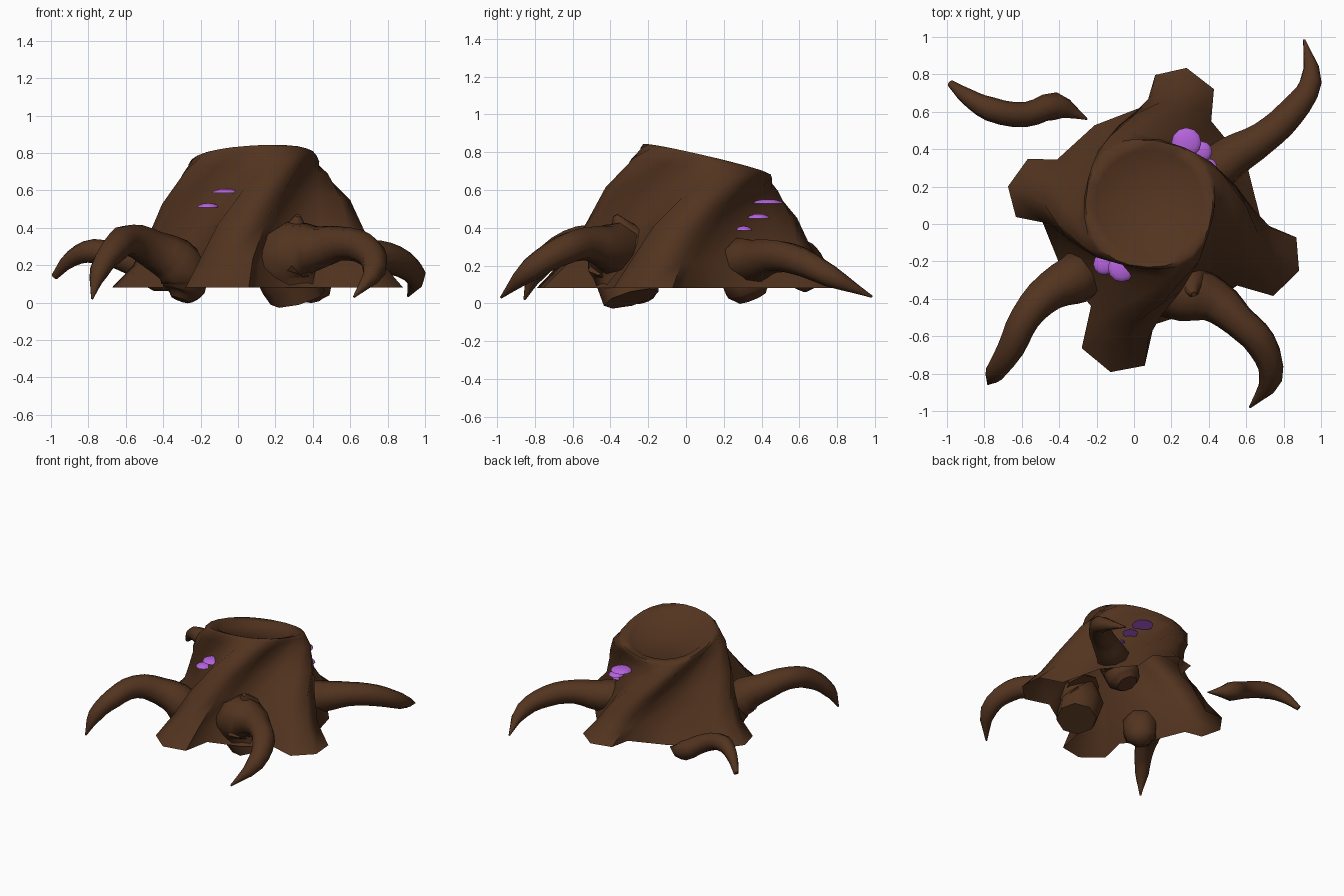
import bpy, bmesh, math
from mathutils import Vector

cube = bpy.data.objects.get("Cube")
if cube:
    bpy.data.objects.remove(cube, do_unlink=True)


def make_material(name, rgb):
    mat = bpy.data.materials.new(name)
    mat.use_nodes = True
    mat.diffuse_color = (*rgb, 1)
    bsdf = mat.node_tree.nodes["Principled BSDF"]
    bsdf.inputs["Base Color"].default_value = (*rgb, 1)
    bsdf.inputs["Roughness"].default_value = 0.9
    return mat


BARK = make_material("dark_bark", (0.086, 0.034, 0.014))
PURPLE = make_material("purple_fungus", (0.46, 0.125, 0.72))


def finish(obj, mat, angle):
    obj.data.materials.clear()
    obj.data.materials.append(mat)
    bpy.ops.object.select_all(action="DESELECT")
    obj.select_set(True)
    bpy.context.view_layer.objects.active = obj
    bpy.ops.object.shade_smooth_by_angle(angle=math.radians(angle))


def add_mesh(name, bm, mat, angle):
    mesh = bpy.data.meshes.new(name)
    bm.to_mesh(mesh)
    bm.free()
    obj = bpy.data.objects.new(name, mesh)
    bpy.context.collection.objects.link(obj)
    finish(obj, mat, angle)


# Twisted hollow stump: four buttress ridges that wind round faster as they rise
BASE_Z = 0.08
TWIST = 57
LOBES = [(-21, 1.01), (77, 0.97), (169, 0.95), (255, 1.05)]  # angle, reach


def top_height(x, y):
    return 0.76 - 0.235 * (y - 0.11) + 0.06 * (x - 0.08)


def stump_ring(bm, t, valley, side, shoulder, tip, drop=0):
    centre = Vector((0.1 - 0.02 * t, 0.05 + 0.06 * t))
    ring = []
    for i, (lobe, reach) in enumerate(LOBES):
        following = LOBES[(i + 1) % 4][0] + (360 if i == 3 else 0)
        half_gap = (following - lobe) / 2
        # Differences in reach fade out towards the rim
        scale = reach + (1 - reach) * t
        profile = [(-19 - 9 * t, side), (-13 - t, shoulder * scale), (0, tip * scale),
                   (12 + 2 * t, shoulder * scale), (15 + 11 * t, side), (half_gap, valley)]
        for offset, radius in profile:
            a = math.radians(lobe + TWIST * t ** 2.3 + offset)
            x = centre.x + radius * math.cos(a)
            y = centre.y + radius * math.sin(a)
            z = BASE_Z + t * (top_height(x, y) - BASE_Z) - drop
            ring.append(bm.verts.new((x, y, z)))
    return ring


bm = bmesh.new()
levels = [
    (0.00, 0.57, 0.59, 0.77, 0.83),
    (0.18, 0.48, 0.52, 0.64, 0.70),
    (0.42, 0.40, 0.44, 0.55, 0.59),
    (0.66, 0.35, 0.38, 0.47, 0.51),
    (0.88, 0.325, 0.35, 0.40, 0.425),
    (0.97, 0.35, 0.355, 0.37, 0.375),
    (1.00, 0.34, 0.345, 0.35, 0.355),
    (1.00, 0.285, 0.285, 0.285, 0.285, 0.015),
    (1.00, 0.25, 0.25, 0.25, 0.25, 0.045),
]
rings = [stump_ring(bm, *level) for level in levels]
for low, high in zip(rings, rings[1:]):
    for i in range(len(low)):
        j = (i + 1) % len(low)
        bm.faces.new((low[i], low[j], high[j], high[i]))
bm.faces.new(rings[-1])
add_mesh("stump", bm, BARK, 65)


# Arching roots: tapered tubes, each point is x, y, z, radius
def add_root(name, points):
    curve = bpy.data.curves.new(name, "CURVE")
    curve.dimensions = "3D"
    curve.bevel_depth = 1
    curve.bevel_resolution = 2
    curve.resolution_u = 3
    curve.use_fill_caps = True
    spline = curve.splines.new("BEZIER")
    spline.bezier_points.add(len(points) - 1)
    for bp, (x, y, z, r) in zip(spline.bezier_points, points):
        bp.co = (x, y, z)
        bp.radius = r
        bp.handle_left_type = bp.handle_right_type = "AUTO"
    obj = bpy.data.objects.new(name, curve)
    bpy.context.collection.objects.link(obj)
    bpy.ops.object.select_all(action="DESELECT")
    obj.select_set(True)
    bpy.context.view_layer.objects.active = obj
    bpy.ops.object.convert(target="MESH")
    obj = bpy.context.view_layer.objects.active
    obj.name = name
    finish(obj, BARK, 60)


add_root("front_right_root", [
    (-0.31, -0.27, 0.015, 0.05), (-0.29, -0.26, 0.07, 0.12),
    (-0.3, -0.285, 0.18, 0.14),
    (-0.45, -0.36, 0.28, 0.105), (-0.58, -0.5, 0.335, 0.085),
    (-0.66, -0.67, 0.285, 0.075), (-0.74, -0.79, 0.17, 0.055),
    (-0.78, -0.855, 0.02, 0.006)])
add_root("front_left_root", [
    (0.32, -0.29, 0.025, 0.15), (0.26, -0.35, 0.25, 0.185),
    (0.43, -0.41, 0.29, 0.12), (0.56, -0.52, 0.315, 0.09),
    (0.68, -0.64, 0.285, 0.085), (0.73, -0.82, 0.18, 0.065),
    (0.62, -0.98, 0.03, 0.006)])
add_root("front_left_root_knob", [
    (0.29, -0.27, 0.27, 0.15), (0.32, -0.375, 0.465, 0.015)])
add_root("back_left_root", [
    (0.36, 0.35, 0.03, 0.08), (0.37, 0.33, 0.08, 0.13), (0.42, 0.29, 0.21, 0.13),
    (0.53, 0.365, 0.225, 0.115), (0.69, 0.46, 0.25, 0.09),
    (0.84, 0.595, 0.225, 0.08), (0.945, 0.76, 0.145, 0.06),
    (0.91, 0.985, 0.035, 0.006)])
add_root("back_right_root", [
    (-0.25, 0.56, 0.09, 0.004), (-0.42, 0.63, 0.13, 0.075),
    (-0.58, 0.585, 0.22, 0.068), (-0.77, 0.615, 0.275, 0.065),
    (-0.89, 0.68, 0.235, 0.045), (-0.98, 0.75, 0.14, 0.02)])


# Shelf fungi: thin flat-bottomed domes set in the grooves
def add_fungus(name, x, y, z, radius):
    bm = bmesh.new()
    bmesh.ops.create_uvsphere(bm, u_segments=12, v_segments=8, radius=1)
    lower = [v for v in bm.verts if v.co.z < -0.01]
    bmesh.ops.delete(bm, geom=lower, context="VERTS")
    bmesh.ops.holes_fill(bm, edges=bm.edges)
    bmesh.ops.recalc_face_normals(bm, faces=bm.faces)
    for v in bm.verts:
        v.co = Vector((x + v.co.x * radius, y + v.co.y * radius, z + v.co.z * 0.024))
    add_mesh(name, bm, PURPLE, 60)


fungi = {
    "front": [(-0.065, -0.235, 0.585, 0.075), (-0.16, -0.215, 0.508, 0.058)],
    "back": [(0.28, 0.435, 0.528, 0.08), (0.36, 0.385, 0.45, 0.058),
             (0.4, 0.305, 0.385, 0.045)],
}
for place, shelves in fungi.items():
    for number, shelf in enumerate(shelves, 1):
        add_fungus(f"{place}_fungus_{number}", *shelf)
